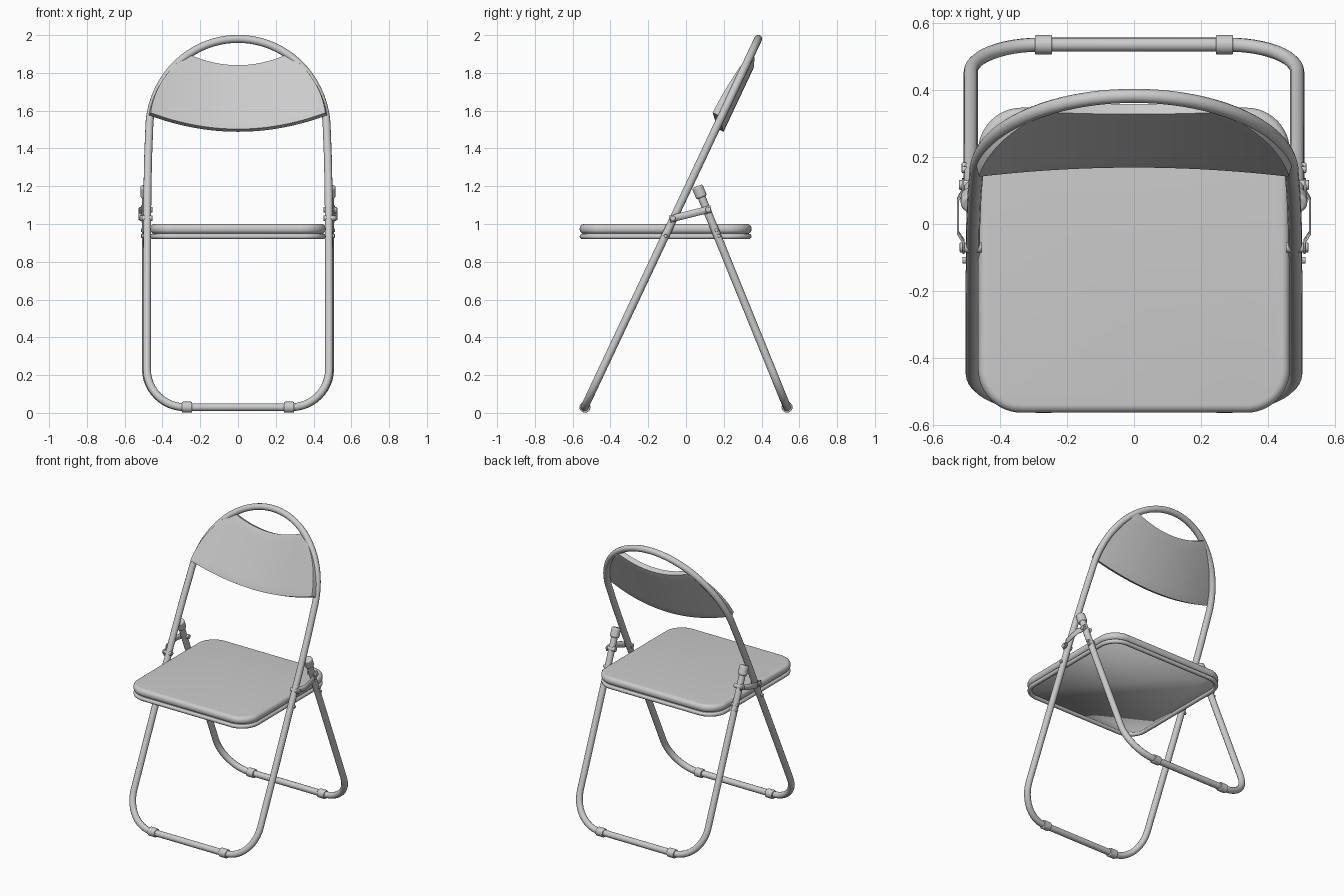
import bpy, bmesh
from math import sin, cos, pi, sqrt
from mathutils import Vector

if "Cube" in bpy.data.objects:
    bpy.data.objects.remove(bpy.data.objects["Cube"])


def front_y(z):
    return -0.535 + 0.4716 * (z - 0.035)


def rear_y(z):
    return 0.535 - 0.4066 * (z - 0.03)


def smooth(ob):
    bpy.ops.object.select_all(action='DESELECT')
    ob.select_set(True)
    bpy.context.view_layer.objects.active = ob
    bpy.ops.object.shade_smooth_by_angle(angle=0.7)


def tube(name, pts, r, cyclic=False):
    cu = bpy.data.curves.new(name, 'CURVE')
    cu.dimensions = '3D'
    cu.bevel_depth, cu.bevel_resolution, cu.use_fill_caps = r, 4, True
    sp = cu.splines.new('POLY')
    sp.points.add(len(pts) - 1)
    for p, co in zip(sp.points, pts):
        p.co = (*co, 1)
    sp.use_cyclic_u = cyclic
    ob = bpy.data.objects.new(name, cu)
    bpy.context.collection.objects.link(ob)
    bpy.ops.object.select_all(action='DESELECT')
    ob.select_set(True)
    bpy.context.view_layer.objects.active = ob
    bpy.ops.object.convert(target='MESH')
    smooth(bpy.context.object)


def rod(name, a, b, r, bevel=0.004):
    a, b = Vector(a), Vector(b)
    d = b - a
    bpy.ops.mesh.primitive_cylinder_add(vertices=24, radius=r, depth=d.length, location=(a + b) / 2)
    ob = bpy.context.object
    ob.name = name
    ob.rotation_euler = d.to_track_quat('Z', 'Y').to_euler()
    m = ob.modifiers.new('Bevel', 'BEVEL')
    m.width, m.segments = bevel, 3
    smooth(ob)


def mesh(name, verts, faces, thick, bevel=0, segs=4, offset=0):
    me = bpy.data.meshes.new(name)
    me.from_pydata(verts, [], faces)
    bm = bmesh.new()
    bm.from_mesh(me)
    bmesh.ops.recalc_face_normals(bm, faces=bm.faces)
    bm.to_mesh(me)
    bm.free()
    ob = bpy.data.objects.new(name, me)
    bpy.context.collection.objects.link(ob)
    m = ob.modifiers.new('Solidify', 'SOLIDIFY')
    m.thickness, m.offset = thick, offset
    if bevel:
        m = ob.modifiers.new('Bevel', 'BEVEL')
        m.width, m.segments, m.angle_limit = bevel, segs, 1.0
    smooth(ob)


def rounded_rect(hx, y0, y1, r, z):
    pts = []
    for k, (cx, cy) in enumerate([(hx - r, y1 - r), (r - hx, y1 - r), (r - hx, y0 + r), (hx - r, y0 + r)]):
        for i in range(13):
            a = (k + i / 12) * pi / 2
            pts.append((cx + r * cos(a), cy + r * sin(a), z))
    return pts


def corner(x):
    # quarter bend from the leg down to the floor bar
    return [(0.28 + (x - 0.28) * cos(a), 0.23 - 0.2 * sin(a)) for a in [i * pi / 24 for i in range(13)]]


# Front frame: closed loop with an arched top
half = [(0.47 * sin(t), 1.5 + 0.48 * cos(t)) for t in [i * pi / 48 for i in range(25)]]
half += [(0.476, 1.35), (0.48, 1.15), (0.482, 0.6)] + corner(0.482)
loop = half + [(-x, z) for x, z in reversed(half[1:])]
tube('front_frame', [(x, front_y(z), z) for x, z in loop], 0.021, True)

# Rear frame: open U
half = [(0.487, 1.19)] + corner(0.487)
loop = half + [(-x, z) for x, z in reversed(half)]
tube('rear_frame', [(x, rear_y(z), z) for x, z in loop], 0.021)

# Seat: cushion, base panel and rim tube
rr = rounded_rect(0.465, -0.563, 0.347, 0.13, 0.974)
mesh('seat_cushion', rr, [list(range(len(rr)))], 0.052, 0.024, 6)
rr = rounded_rect(0.452, -0.55, 0.334, 0.12, 0.944)
mesh('seat_base', rr, [list(range(len(rr)))], 0.012)
tube('seat_rim', rounded_rect(0.451, -0.549, 0.333, 0.116, 0.934), 0.014, True)

# Backrest pad: grid bowed backwards in the middle
NX, NZ = 48, 8
verts = []
for i in range(NX + 1):
    x = 0.466 * sin((i / NX - 0.5) * pi)
    top = 1.5 + 0.475 * sqrt(1 - (x / 0.472) ** 2)
    top = min(top, 1.845 + 0.05 * (x / 0.265) ** 2)
    bot = 1.507 + 0.06 * (x / 0.466) ** 2
    off = 0.027 - 0.062 * (x / 0.466) ** 2
    for j in range(NZ + 1):
        z = bot + (top - bot) * j / NZ
        verts.append((x, front_y(z) + off * 0.904, z - off * 0.427))
w = NZ + 1
faces = [(i * w + j, (i + 1) * w + j, (i + 1) * w + j + 1, i * w + j + 1)
         for i in range(NX) for j in range(NZ)]
mesh('backrest', verts, faces, 0.034, 0.01)

for s, side in ((1, 'right'), (-1, 'left')):
    # Floor cuffs
    for part, y in (('front', -0.535), ('rear', 0.535)):
        rod(f'{part}_foot_cuff_{side}', (s * 0.244, y, 0.03), (s * 0.296, y, 0.03), 0.029)
    # Caps on the rear legs
    rod(f'rear_leg_cap_{side}', (s * 0.487, rear_y(1.14), 1.14), (s * 0.487, rear_y(1.2), 1.2), 0.03, 0.01)
    # Cranked link between the legs
    a, d = Vector((0, -0.07, 1.03)), Vector((0, 0.971, 0.24))
    up = Vector((0, -0.24, 0.971)) * 0.019
    verts, faces = [], []
    for k, (t, x) in enumerate([(-0.016, 0.508), (0.018, 0.508), (0.045, 0.525),
                                (0.148, 0.525), (0.175, 0.51), (0.209, 0.51)]):
        p = a + d * t + Vector((s * x, 0, 0))
        verts += [p - up, p + up]
        if k:
            faces.append((2 * k - 2, 2 * k, 2 * k + 1, 2 * k - 1))
    mesh(f'folding_link_{side}', verts, faces, 0.006)
    # Bolts and rivets: y, z, radius, outer x
    for n, (y, z, r, x) in enumerate([(-0.07, 1.03, 0.015, 0.52), (0.117, 1.076, 0.015, 0.522),
                                      (-0.108, 0.937, 0.01, 0.512), (0.162, 0.967, 0.01, 0.514),
                                      (0.173, 0.937, 0.01, 0.514)]):
        rod(f'bolt_{side}_{n + 1}', (s * 0.453, y, z), (s * x, y, z), r, 0.003)
